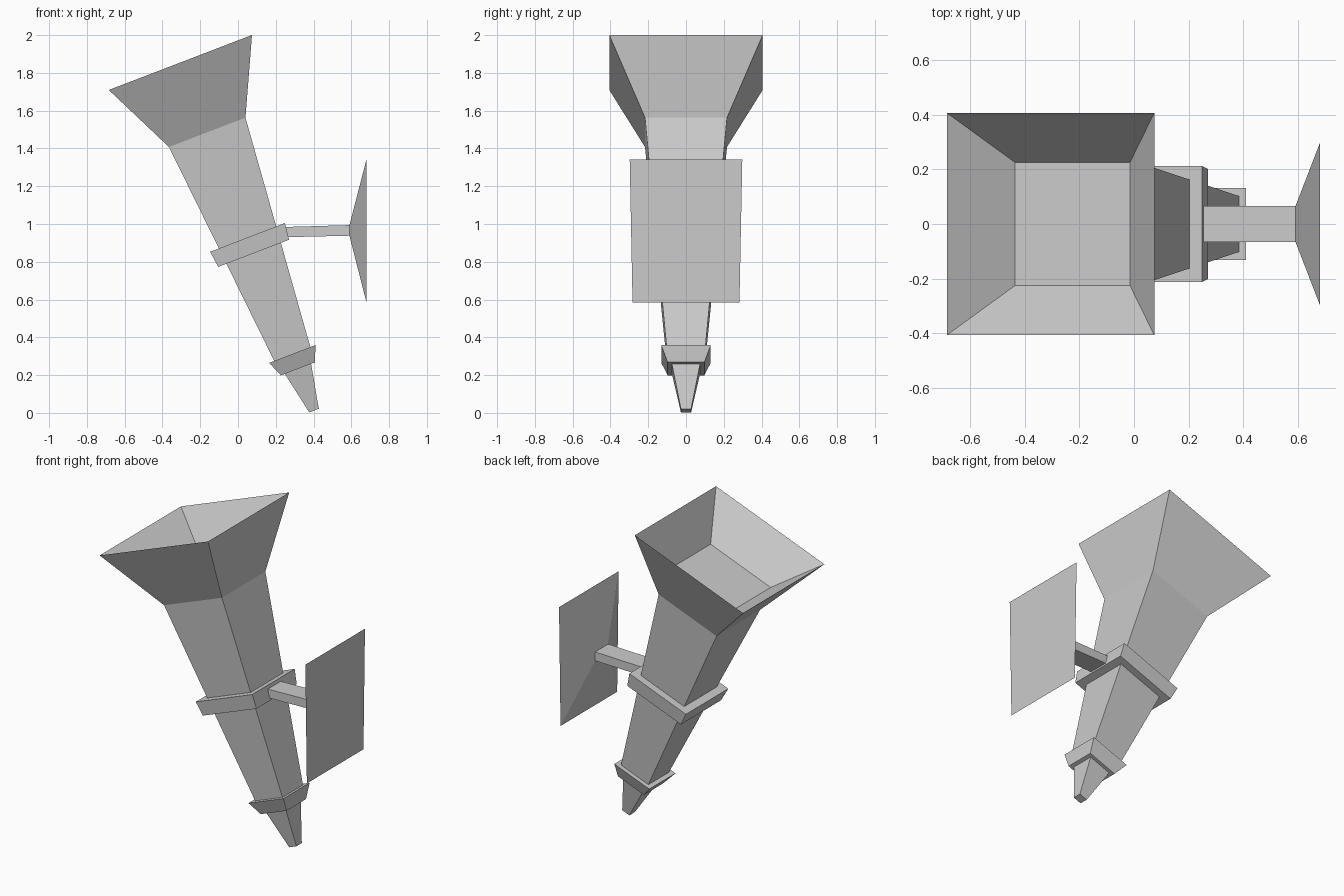
import bpy, bmesh, math
from mathutils import Vector

if "Cube" in bpy.data.objects:
    bpy.data.objects.remove(bpy.data.objects["Cube"])

A = math.radians(21)
RIM = Vector((-0.305, 0, 1.855))
SIDE = Vector((math.cos(A), 0, math.sin(A)))
DOWN = Vector((math.sin(A), 0, -math.cos(A)))
Y = Vector((0, 1, 0))


def loft(name, rings, cap_start=True, cap_end=True):
    """Skin a series of four-point rings with flat quads."""
    bm = bmesh.new()
    loops = [[bm.verts.new(p) for p in r] for r in rings]
    for a, b in zip(loops, loops[1:]):
        for i in range(4):
            j = (i + 1) % 4
            bm.faces.new((a[i], a[j], b[j], b[i]))
    if cap_start:
        bm.faces.new(loops[0])
    if cap_end:
        bm.faces.new(loops[-1])
    bmesh.ops.recalc_face_normals(bm, faces=bm.faces)
    me = bpy.data.meshes.new(name)
    bm.to_mesh(me)
    bm.free()
    ob = bpy.data.objects.new(name, me)
    bpy.context.collection.objects.link(ob)
    return ob


def square(t, h):
    """Square ring at distance t down the tilted axis, half width h."""
    c = RIM + DOWN * t
    return [c + SIDE * h * sx + Y * h * sy
            for sx, sy in ((-1, -1), (1, -1), (1, 1), (-1, 1))]


def upright(x, z, hy, hz):
    """Rectangle facing along x."""
    return [Vector((x, sy * hy, z + sz * hz))
            for sy, sz in ((-1, -1), (1, -1), (1, 1), (-1, 1))]


# Tapering handle, flared cup and recessed bowl as one closed skin
loft("torch_body", [square(0.224, 0.225), square(0, 0.406),
                    square(0.396, 0.217), square(1.68, 0.1)])

# Collars and pointed tip
loft("middle_collar", [square(0.992, 0.212), square(1.082, 0.201)])
loft("lower_collar", [square(1.653, 0.131), square(1.737, 0.097)])
loft("tip", [square(1.73, 0.076), square(1.974, 0.027)])

# Wall arm flaring out into the wall plate
plate = [Vector((0.68, sy * hy, z))
         for sy, hy, z in ((-1, 0.283, 0.585), (1, 0.283, 0.585),
                           (1, 0.298, 1.342), (-1, 0.298, 1.342))]
loft("wall_bracket", [upright(0.24, 0.957, 0.065, 0.027),
                      upright(0.59, 0.966, 0.065, 0.028), plate])
